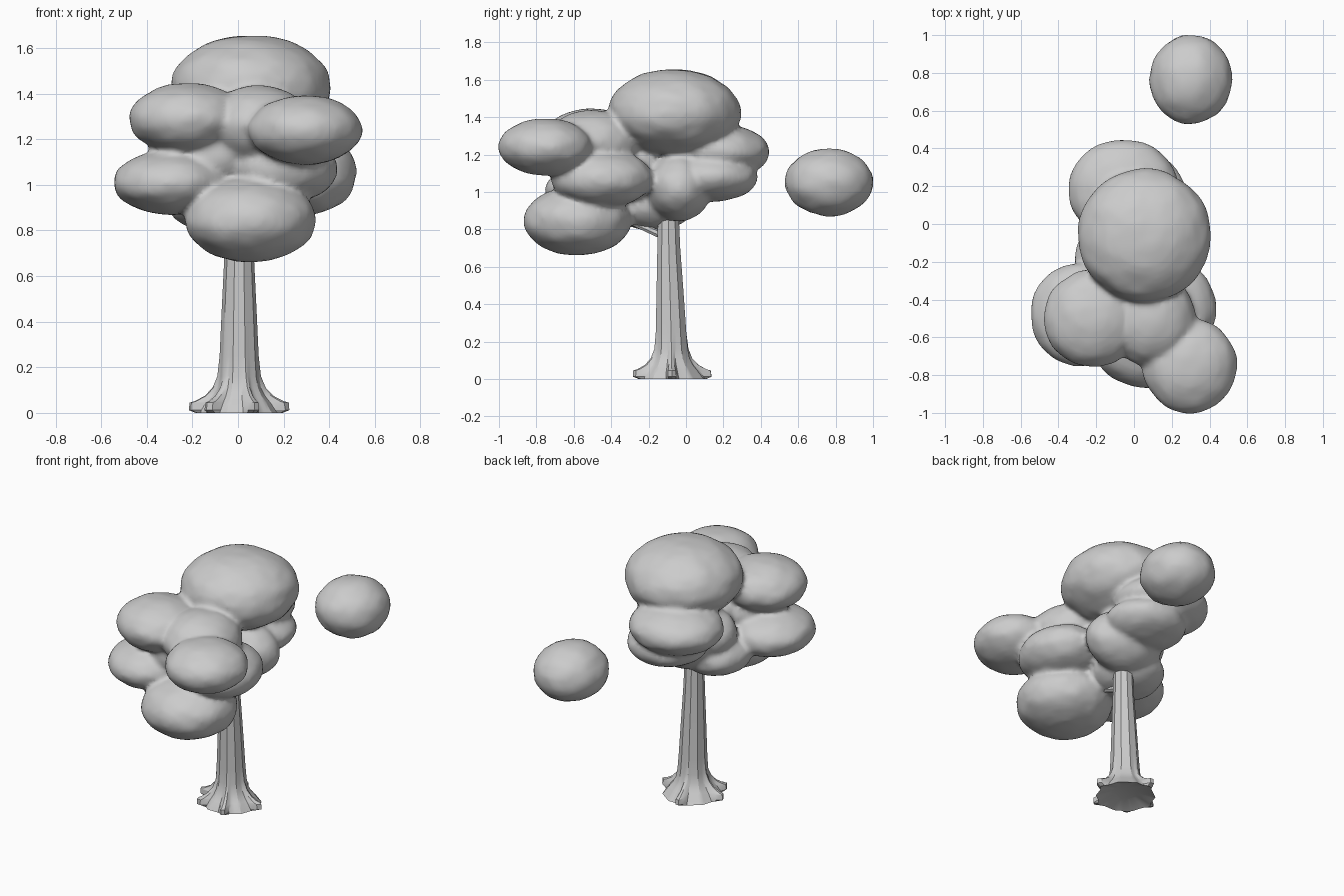
import bpy, bmesh, math
from mathutils import Vector, Matrix, noise

if "Cube" in bpy.data.objects:
    bpy.data.objects.remove(bpy.data.objects["Cube"])

# single neutral grey
grey = bpy.data.materials.new("light grey")
grey.diffuse_color = (0.6, 0.6, 0.6, 1)
grey.use_nodes = True
grey.node_tree.nodes["Principled BSDF"].inputs["Base Color"].default_value = grey.diffuse_color


def finish(bm, name, angle=None):
    bmesh.ops.recalc_face_normals(bm, faces=bm.faces[:])
    me = bpy.data.meshes.new(name)
    bm.to_mesh(me)
    bm.free()
    me.materials.append(grey)
    ob = bpy.data.objects.new(name, me)
    bpy.context.collection.objects.link(ob)
    for p in me.polygons:
        p.use_smooth = True
    if angle:
        bpy.ops.object.select_all(action='DESELECT')
        ob.select_set(True)
        bpy.context.view_layer.objects.active = ob
        bpy.ops.object.shade_smooth_by_angle(angle=math.radians(angle))
    return ob


def blob(bm, centre, radii):
    """Slightly lumpy ellipsoid."""
    c, r = Vector(centre), Vector(radii)
    vs = bmesh.ops.create_icosphere(bm, subdivisions=4, radius=1)['verts']
    for v in vs:
        k = 1.012 + 0.03 * noise.noise(v.co * 2.2 + c * 7) + 0.02 * noise.noise(v.co * 4.5 + c * 5)
        v.co = c + Vector(v.co[i] * r[i] * k for i in range(3))


def tube(bm, a, b, r1, r2, sides=7):
    a, b = Vector(a), Vector(b)
    d = b - a
    m = Matrix.Translation((a + b) / 2) @ d.to_track_quat('Z', 'Y').to_matrix().to_4x4()
    bmesh.ops.create_cone(bm, cap_ends=True, segments=sides, radius1=r1,
                          radius2=r2, depth=d.length, matrix=m)


# main foliage: overlapping clumps fused into one skin
clumps = [
    ((0.055, -0.06, 1.425), (0.35, 0.35, 0.23)),     # crown
    ((-0.22, -0.50, 1.29), (0.255, 0.255, 0.155)),   # upper left
    ((0.09, -0.50, 1.26), (0.235, 0.25, 0.175)),     # upper middle
    ((0.295, -0.75, 1.24), (0.248, 0.25, 0.15)),     # front right
    ((-0.29, -0.48, 1.01), (0.255, 0.27, 0.14)),     # lower left
    ((0.055, -0.58, 0.845), (0.285, 0.285, 0.183)),  # lowest front
    ((0.19, -0.45, 1.07), (0.24, 0.27, 0.155)),      # right side
    ((-0.055, 0.18, 1.215), (0.29, 0.265, 0.145)),   # back upper
    ((0.03, 0.14, 1.08), (0.245, 0.24, 0.13)),       # back lower
    ((0.05, -0.04, 1.025), (0.25, 0.175, 0.18)),     # above the trunk
    ((-0.10, -0.18, 0.93), (0.21, 0.225, 0.135)),    # under side
    ((-0.09, -0.45, 1.13), (0.21, 0.20, 0.14)),      # inner front
    ((-0.07, -0.10, 1.08), (0.20, 0.17, 0.15)),      # inner left
    ((0.0, -0.27, 1.12), (0.17, 0.15, 0.14)),        # core
]
bm = bmesh.new()
for c, r in clumps:
    blob(bm, c, r)
foliage = finish(bm, "foliage")
rm = foliage.modifiers.new("fuse", 'REMESH')
rm.mode = 'VOXEL'
rm.voxel_size = 0.016
rm.use_smooth_shade = True
sm = foliage.modifiers.new("soften", 'SMOOTH')
sm.factor = 0.5
sm.iterations = 4

# detached clump behind the tree
bm = bmesh.new()
blob(bm, (0.302, 0.765, 1.052), (0.215, 0.233, 0.178))
finish(bm, "loose_clump")

# trunk with flared foot and blunt roots  (z, y, radius, root length)
rings = [(0.03, -0.075, 0.085, 0), (0.0, -0.072, 0.175, 0.012),
         (0.012, -0.074, 0.165, 0.052), (0.045, -0.076, 0.142, 0.073),
         (0.052, -0.076, 0.136, 0.055), (0.075, -0.077, 0.118, 0.03),
         (0.11, -0.078, 0.1, 0.015), (0.16, -0.078, 0.09, 0.004),
         (0.25, -0.080, 0.084, 0), (0.45, -0.085, 0.075, 0),
         (0.7, -0.092, 0.063, 0), (0.95, -0.095, 0.055, 0)]
ROOTS = [math.radians(a) for a in (0, 182, -70, 100, -132)]
N = 60
STEP = 2 * math.pi / 10


def outline(t, r, root):
    flat = math.cos(STEP / 2) / math.cos(t % STEP - STEP / 2)   # ten-sided section
    bump = 0
    for k in ROOTS:
        d = math.atan2(math.sin(t - k), math.cos(t - k))
        bump = max(bump, math.exp(-(d / 0.15) ** 4))
    return r * flat * 1.02 + root * bump


bm = bmesh.new()
loops = []
for z, y, r, root in rings:
    loop = []
    for i in range(N):
        t = 2 * math.pi * i / N
        q = outline(t, r, root)
        loop.append(bm.verts.new((0.005 + q * math.cos(t), y + q * math.sin(t), z)))
    loops.append(loop)
for a, b in zip(loops, loops[1:]):
    for i in range(N):
        j = (i + 1) % N
        bm.faces.new((a[i], a[j], b[j], b[i]))
bm.faces.new(loops[0])
bm.faces.new(loops[-1])
finish(bm, "trunk", 28)

# small branches carrying the front clumps
bm = bmesh.new()
tube(bm, (0.0, -0.10, 0.755), (-0.02, -0.36, 0.87), 0.022, 0.016)
tube(bm, (0.0, -0.09, 0.80), (-0.15, -0.35, 0.97), 0.022, 0.016)
finish(bm, "branches", 35)
